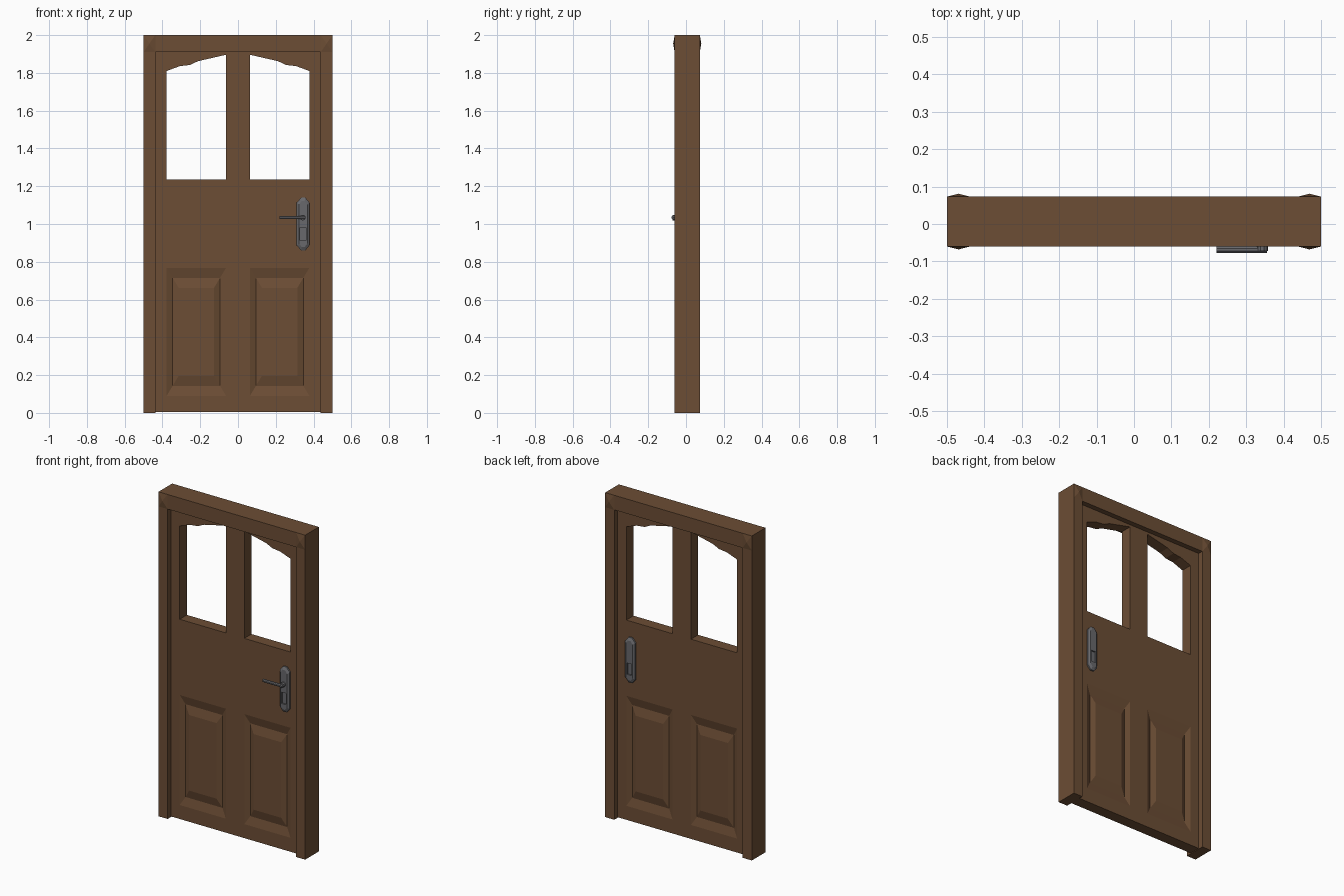
import bpy, bmesh, math
from mathutils import Matrix, Vector

if "Cube" in bpy.data.objects:
    bpy.data.objects.remove(bpy.data.objects["Cube"])


def material(name, color):
    m = bpy.data.materials.new(name)
    m.diffuse_color = color
    m.use_nodes = True
    m.node_tree.nodes["Principled BSDF"].inputs["Base Color"].default_value = m.diffuse_color
    return m


WOOD = material("brown_wood", (0.15, 0.075, 0.035, 1))
METAL = material("grey_metal", (0.14, 0.14, 0.15, 1))
Y_MID = 0.0065                       # centre plane of frame and leaf
FRAME_HALF, LEAF_HALF = 0.0665, 0.035


def finish(name, bm, mat):
    bmesh.ops.recalc_face_normals(bm, faces=bm.faces)
    me = bpy.data.meshes.new(name)
    bm.to_mesh(me)
    bm.free()
    me.materials.append(mat)
    ob = bpy.data.objects.new(name, me)
    bpy.context.collection.objects.link(ob)
    return ob


def ring(bm, pts, y):
    return [bm.verts.new((x, y, z)) for x, z in pts]


def bridge(bm, a, b):
    n = len(a)
    for i in range(n):
        j = (i + 1) % n
        bm.faces.new((a[i], a[j], b[j], b[i]))


def rect(x0, x1, z0, z1):
    return [(x0, z0), (x1, z0), (x1, z1), (x0, z1)]


def loft(name, layers, mat):
    """Closed solid through a list of (xz outline, y) layers."""
    bm = bmesh.new()
    rings = [ring(bm, p, y) for p, y in layers]
    for a, b in zip(rings, rings[1:]):
        bridge(bm, a, b)
    bm.faces.new(rings[0])
    bm.faces.new(rings[-1])
    return finish(name, bm, mat)


def cylinder(name, radius, length, center, axis, sides, mat):
    bm = bmesh.new()
    rot = Vector((0, 0, 1)).rotation_difference(Vector(axis)).to_matrix().to_4x4()
    bmesh.ops.create_cone(bm, cap_ends=True, segments=sides, radius1=radius,
                          radius2=radius, depth=length,
                          matrix=Matrix.Translation(center) @ rot
                          @ Matrix.Rotation(math.pi / sides, 4, 'Z'))
    return finish(name, bm, mat)


# Door frame: upside-down U
IN_X, IN_Z = 0.438, 1.91
u_shape = [(-0.5, 0), (-IN_X, 0), (-IN_X, IN_Z), (IN_X, IN_Z),
           (IN_X, 0), (0.5, 0), (0.5, 2), (-0.5, 2)]
loft("door_frame", [(u_shape, Y_MID - FRAME_HALF), (u_shape, Y_MID + FRAME_HALF)], WOOD)

# Shallow pyramids on the upper frame corners, front and back
for sx, side_x in ((-1, "left"), (1, "right")):
    for sy, side_y in ((-1, "front"), (1, "back")):
        bm = bmesh.new()
        y = Y_MID + sy * FRAME_HALF
        base = ring(bm, rect(sx * IN_X, sx * 0.5, IN_Z, 2), y)
        tip = bm.verts.new((sx * 0.469, y + sy * 0.008, 1.955))
        for i in range(4):
            bm.faces.new((base[i], base[(i + 1) % 4], tip))
        bm.faces.new(base)
        finish(f"corner_boss_{side_x}_{side_y}", bm, WOOD)

# Door leaf: outer edge, two wavy-topped windows, two raised panels per side
window = [(0.063, 1.235), (0.378, 1.235), (0.378, 1.81), (0.307, 1.836),
          (0.254, 1.842), (0.212, 1.862), (0.063, 1.896)]
outer = rect(-IN_X, IN_X, 0.004, IN_Z)


def flip(pts, s):
    return [(x * s, z) for x, z in pts]


def panel(inset):
    return rect(0.063 + inset * 0.6, 0.378 - inset * 0.6, 0.09 + inset, 0.768 - inset)


bm = bmesh.new()
through = [outer, flip(window, 1), flip(window, -1)]
sides = []
for sy in (-1, 1):
    y = Y_MID + sy * LEAF_HALF
    loops = [ring(bm, p, y) for p in through]
    sides.append(list(loops))
    for s in (-1, 1):
        edge = ring(bm, flip(panel(0), s), y)
        groove = ring(bm, flip(panel(0.053), s), y - sy * 0.013)
        field = ring(bm, flip(panel(0.106), s), y)
        bridge(bm, edge, groove)
        bridge(bm, groove, field)
        bm.faces.new(field)
        loops.append(edge)
    edges = []
    for lp in loops:
        for a, b in zip(lp, lp[1:] + lp[:1]):
            edges.append(bm.edges.get((a, b)) or bm.edges.new((a, b)))
    bmesh.ops.triangle_fill(bm, use_beauty=True, edges=edges, normal=(0, sy, 0))
for a, b in zip(*sides):
    bridge(bm, a, b)
finish("door_leaf", bm, WOOD)


# Handle plates with chamfered rims and a keyhole recess
def plate_outline(w, h, cut_x, cut_z):
    q = [(w, h - cut_z), (w - cut_x, h)]
    pts = q + [(-x, z) for x, z in reversed(q)]
    pts += [(-x, -z) for x, z in pts]
    return [(x + 0.345, z + 1.0) for x, z in pts]


big = plate_outline(0.034, 0.139, 0.022, 0.026)
small = plate_outline(0.022, 0.122, 0.014, 0.018)
slot = rect(0.329, 0.361, 0.912, 0.982)
for sy, side in ((-1, "front"), (1, "back")):
    y = Y_MID + sy * LEAF_HALF
    plate = loft(f"handle_plate_{side}", [(big, y), (big, y + sy * 0.009),
                                          (small, y + sy * 0.018)], METAL)
    cutter = loft(f"keyhole_cutter_{side}", [(slot, y + sy * 0.009),
                                             (slot, y + sy * 0.04)], METAL)
    cutter.hide_render = True
    cutter.hide_viewport = True
    cutter.display_type = 'WIRE'
    mod = plate.modifiers.new("keyhole", 'BOOLEAN')
    mod.operation = 'DIFFERENCE'
    mod.object = cutter
    mod.solver = 'EXACT'

# Lever on the front only
cylinder("lever_hub", 0.015, 0.03, (0.343, -0.057, 1.034), (0, 1, 0), 10, METAL)
cylinder("lever", 0.0095, 0.136, (0.288, -0.069, 1.034), (1, 0, 0), 8, METAL)
